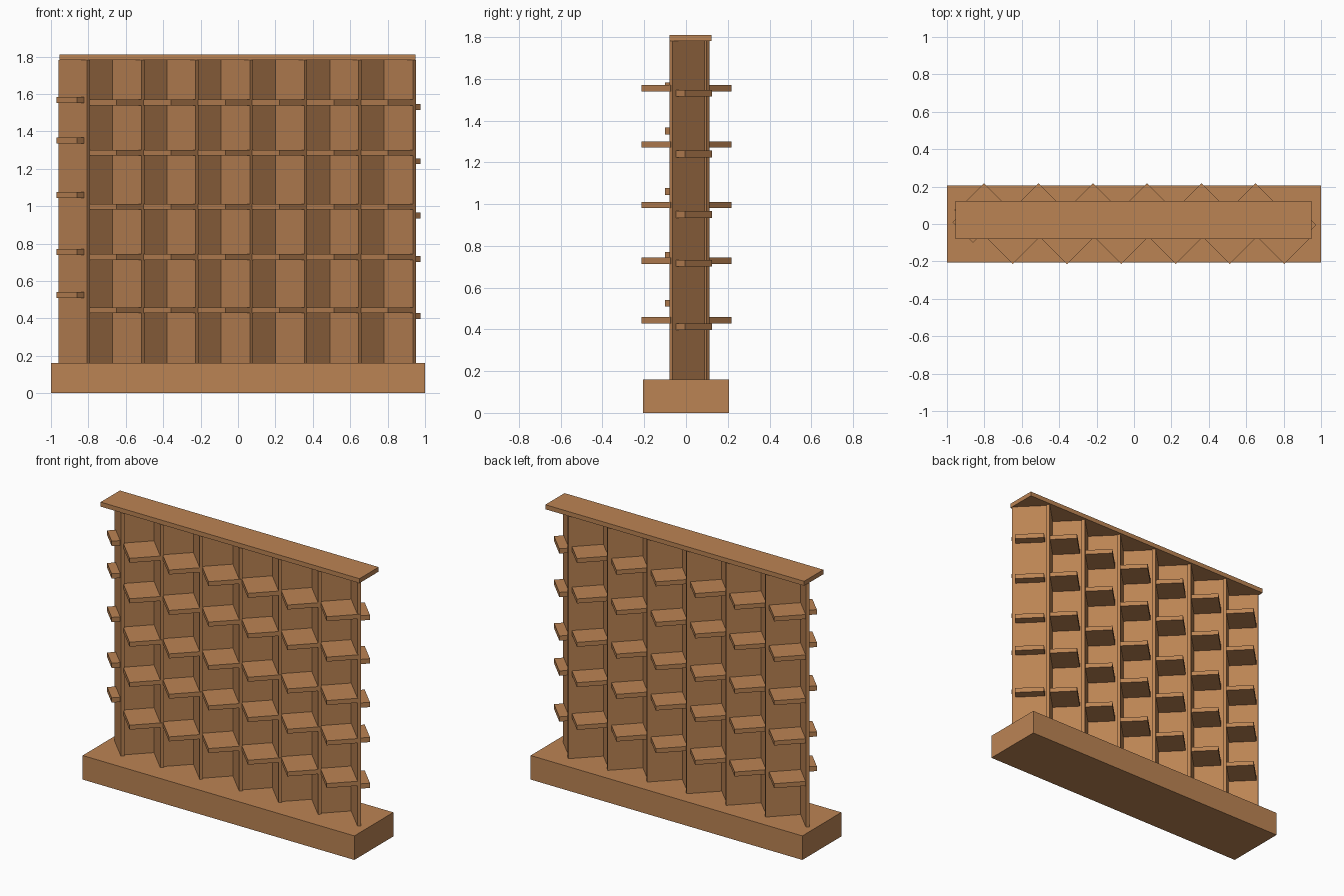
import bpy, bmesh, math
from mathutils import Vector

if "Cube" in bpy.data.objects:
    bpy.data.objects.remove(bpy.data.objects["Cube"])

wood = bpy.data.materials.new("warm brown wood")
wood.diffuse_color = (0.5, 0.23, 0.088, 1)
wood.use_nodes = True
wood.node_tree.nodes["Principled BSDF"].inputs["Base Color"].default_value = wood.diffuse_color

R2 = math.sqrt(2)
PERIOD = 0.2903          # spacing of the zigzag
T = 0.0215               # panel thickness
Z0, Z1 = 0.16, 1.78      # wall bottom and top
X0, Y0 = -0.876, 0.005   # centre of the first forward-running panel


def prism(name, pts, z0, z1):
    """Upright prism from a plan outline."""
    bm = bmesh.new()
    face = bm.faces.new([bm.verts.new((x, y, z0)) for x, y in pts])
    ext = bmesh.ops.extrude_face_region(bm, geom=[face])
    top = [v for v in ext["geom"] if isinstance(v, bmesh.types.BMVert)]
    bmesh.ops.translate(bm, verts=top, vec=(0, 0, z1 - z0))
    bmesh.ops.recalc_face_normals(bm, faces=bm.faces)
    me = bpy.data.meshes.new(name)
    bm.to_mesh(me)
    bm.free()
    me.materials.append(wood)
    ob = bpy.data.objects.new(name, me)
    bpy.context.collection.objects.link(ob)
    return ob


def box(name, x0, x1, y0, y1, z0, z1):
    return prism(name, [(x0, y0), (x1, y0), (x1, y1), (x0, y1)], z0, z1)


def diag(name, s0, s1, d0, d1, z0, z1):
    """Box turned 45 degrees: limits along s = x + y and d = x - y."""
    pts = [((s + d) / 2, (s - d) / 2)
           for s, d in ((s0, d0), (s1, d0), (s1, d1), (s0, d1))]
    return prism(name, pts, z0, z1)


# base and cap
box("base", -1, 1, -0.205, 0.205, 0, Z0)
box("top_cap", -0.955, 0.95, -0.08, 0.122, Z1, 1.81)

H = T / R2               # half thickness in s/d units
levels = [0.444, 0.728, 0.996, 1.285, 1.554]

# zigzag wall panels
for i in range(7):
    x = X0 + i * PERIOD
    s, d = x + Y0, x - Y0
    diag("forward_panel", s - H, s + H, d - 0.154, d + 0.154, Z0, Z1)
    if i < 6:
        cx, cy = x + 0.1435, 0.029
        s, d = cx + cy, cx - cy
        diag("backward_panel", s - 0.152, s + 0.152, d - H, d + H, Z0, Z1)

# corner shelves in the front and back pockets
for i in range(6):
    x = X0 + i * PERIOD
    s_lit, s_next = x + Y0, x + PERIOD + Y0
    d_dark = x + 0.1435 - 0.029
    fx, fy = x + 0.2275, -0.214      # front shelf tip
    bx, by = x + 0.075, 0.218        # back shelf tip
    for z in levels:
        diag("front_shelf", fx + fy, s_next, d_dark, fx - fy, z - 0.015, z + 0.015)
        diag("back_shelf", s_lit, bx + by, bx - by, d_dark, z - 0.015, z + 0.015)

# small shelves on the two end panels
for z in (0.525, 0.755, 1.06, 1.35, 1.567):
    diag("left_end_shelf", -0.96, X0 + Y0, -0.98, -0.76, z - 0.016, z + 0.016)
s_end = X0 + 6 * PERIOD + Y0
for z in (0.412, 0.717, 0.95, 1.24, 1.53):
    diag("right_end_shelf", s_end, 0.97, 0.72, 0.98, z - 0.016, z + 0.016)
